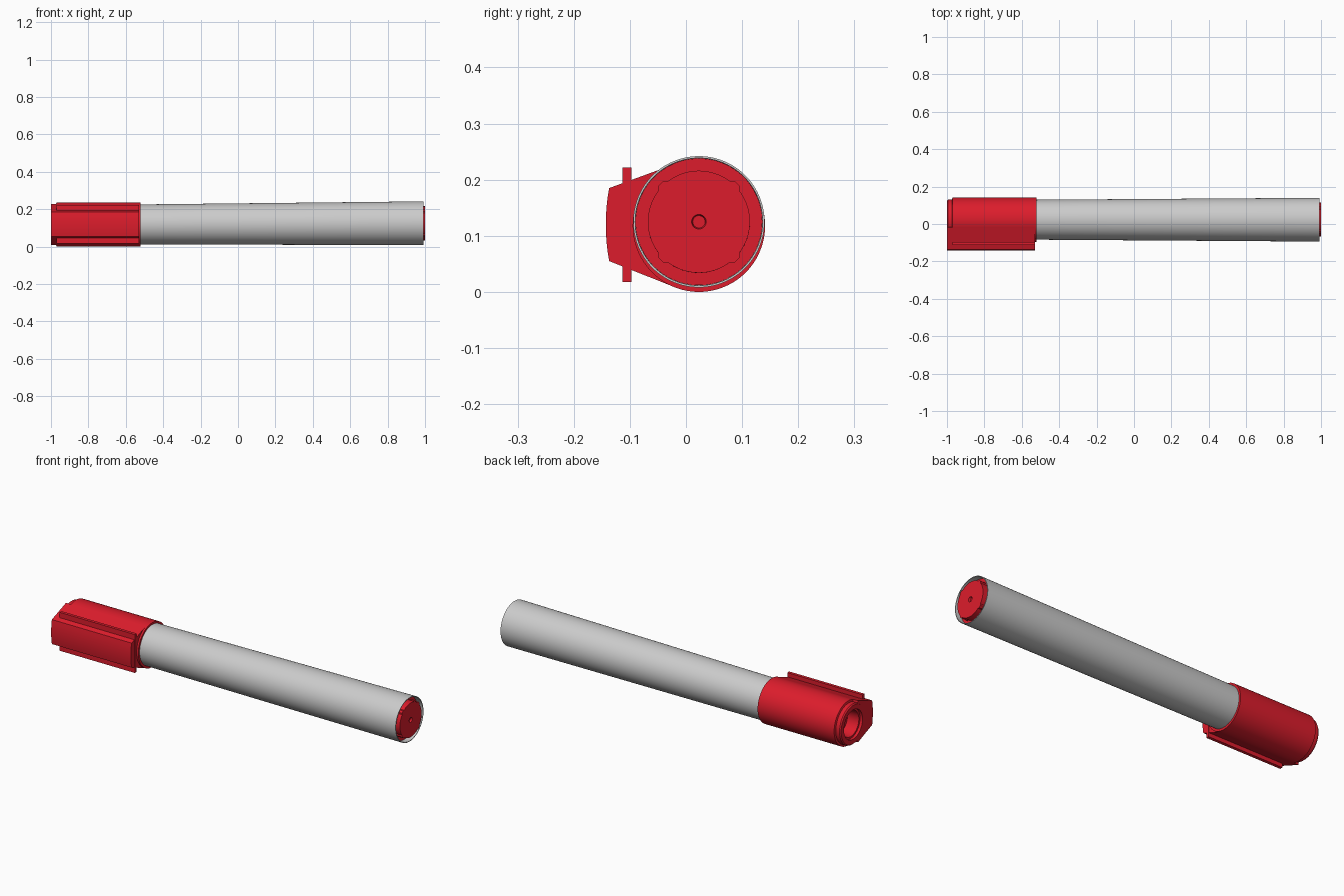
import bpy, bmesh
from math import sin, cos, pi, radians, hypot

if "Cube" in bpy.data.objects:
    bpy.data.objects.remove(bpy.data.objects["Cube"])

CY, CZ = 0.023, 0.118      # pen axis
SEG = 96

red = bpy.data.materials.new("red_plastic")
red.diffuse_color = (0.72, 0.012, 0.025, 1)
red.use_nodes = True
red.node_tree.nodes["Principled BSDF"].inputs["Base Color"].default_value = red.diffuse_color


def finish(name, bm, mat=None):
    bmesh.ops.recalc_face_normals(bm, faces=bm.faces)
    me = bpy.data.meshes.new(name)
    bm.to_mesh(me)
    bm.free()
    ob = bpy.data.objects.new(name, me)
    bpy.context.collection.objects.link(ob)
    if mat:
        me.materials.append(mat)
    bpy.ops.object.select_all(action='DESELECT')
    ob.select_set(True)
    bpy.context.view_layer.objects.active = ob
    bpy.ops.object.shade_smooth_by_angle(angle=radians(30))
    return ob


def lathe(name, profile, mat=None, closed=False, tilt=0.0, z0=CZ, lobe_r=None):
    """Revolve (x, radius) points about the pen axis; open ends are filled."""
    bm = bmesh.new()
    rings = []
    for x, r in profile:
        ring = []
        for i in range(SEG):
            a = 2 * pi * i / SEG
            rr = r
            if r == lobe_r and abs((a % (pi / 2)) - pi / 4) < 0.11:
                rr = r * 1.06
            ring.append(bm.verts.new((x, CY + rr * cos(a), z0 + tilt * (x - 1) + rr * sin(a))))
        rings.append(ring)
    pairs = list(zip(rings, rings[1:]))
    if closed:
        pairs.append((rings[-1], rings[0]))
    else:
        bm.faces.new(rings[0])
        bm.faces.new(rings[-1])
    for a, b in pairs:
        for i in range(SEG):
            j = (i + 1) % SEG
            bm.faces.new((a[i], a[j], b[j], b[i]))
    return finish(name, bm, mat)


def prism(name, outline, x0, x1, mat):
    """Extrude a (y, z) outline along x."""
    bm = bmesh.new()
    f = bm.faces.new([bm.verts.new((x0, y, z)) for y, z in outline])
    ext = bmesh.ops.extrude_face_region(bm, geom=[f])
    for v in ext["geom"]:
        if isinstance(v, bmesh.types.BMVert):
            v.co.x = x1
    return finish(name, bm, mat)


# Barrel: slightly flared tube, open at the right end
lathe("barrel", [(-0.56, 0.1065), (0.993, 0.117), (0.993, 0.1135), (0.94, 0.113)],
      tilt=0.004, z0=0.125)

# End plug: recessed flange, raised disc with four lobes, central dimple
lathe("end_plug", [(0.93, 0.112), (0.962, 0.113), (0.962, 0.091), (1.0, 0.091),
                   (1.0, 0.013), (0.99, 0.011), (0.99, 0.002)],
      red, tilt=0.004, z0=0.125, lobe_r=0.091)

# Cap: sleeve with a stepped lip and a recessed end
lathe("cap", [(-0.52, 0.100), (-0.52, 0.118), (-0.97, 0.118), (-0.973, 0.108),
              (-0.994, 0.107), (-1.0, 0.102), (-1.0, 0.078), (-0.985, 0.078),
              (-0.985, 0.068), (-0.92, 0.066)], red)

# Clip body: tangent sides running out to a slightly bowed outer face
bow = [(-0.137 - 0.006 * (1 - t * t), 0.12 + 0.065 * t) for t in
       [1 - i / 4 for i in range(9)]]
arc = [(CY + 0.1 * cos(radians(a)), CZ + 0.1 * sin(radians(a)))
       for a in range(249, 110, -6)]
outline = [(-0.018, 0.2285)] + bow + [(-0.018, 0.0075)] + arc
prism("clip", outline, -0.999, -0.53, red)

# Clip flange: thin plate crossing the clip
prism("clip_flange", [(-0.113, 0.018), (-0.097, 0.018), (-0.097, 0.222), (-0.113, 0.222)],
      -0.97, -0.528, red)
